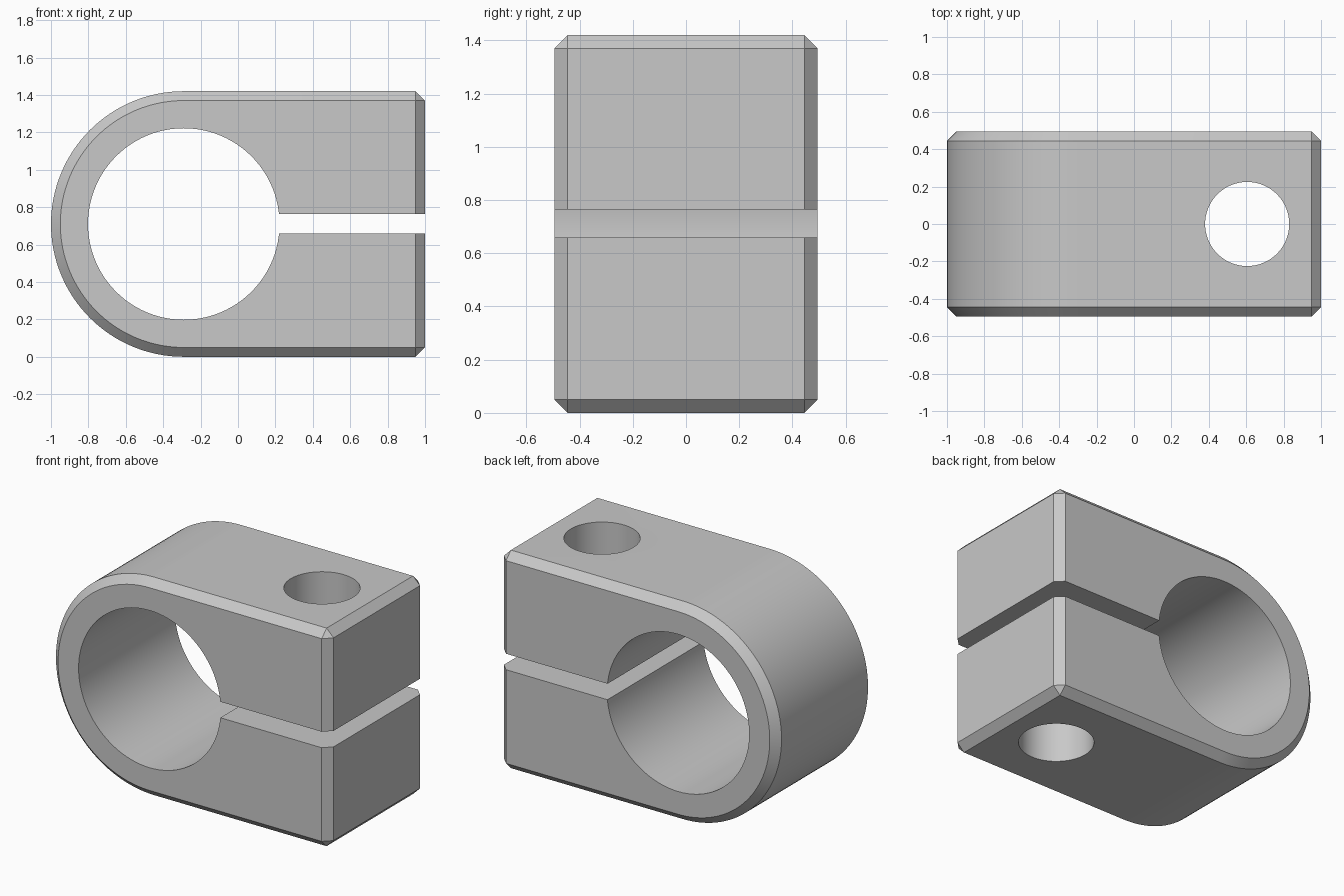
import bpy
import math

if "Cube" in bpy.data.objects:
    bpy.data.objects.remove(bpy.data.objects["Cube"], do_unlink=True)

DEPTH = 0.99          # front to back
RADIUS = 0.71         # rounded end
CENTRE_X = -0.29      # bore axis
CHAMFER = 0.05
ARC_STEPS = 64

# Plain grey metal
grey = bpy.data.materials.new("grey_metal")
grey.use_nodes = True
colour = (0.58, 0.58, 0.58, 1)
grey.diffuse_color = colour
grey.node_tree.nodes["Principled BSDF"].inputs["Base Color"].default_value = colour

# D-shaped profile: square end on the right, half circle on the left
profile = [(1, 0), (1, 2 * RADIUS)]
for i in range(ARC_STEPS + 1):
    a = math.pi / 2 + math.pi * i / ARC_STEPS
    profile.append((CENTRE_X + RADIUS * math.cos(a), RADIUS + RADIUS * math.sin(a)))

# Clamp body, extruded along y
n = len(profile)
verts = [(x, y, z) for y in (-DEPTH / 2, DEPTH / 2) for x, z in profile]
faces = [tuple(range(n)), tuple(reversed(range(n, 2 * n)))]
faces += [(i, i + n, (i + 1) % n + n, (i + 1) % n) for i in range(n)]
mesh = bpy.data.meshes.new("clamp_body")
mesh.from_pydata(verts, [], faces)
mesh.materials.append(grey)
body = bpy.data.objects.new("clamp_body", mesh)
bpy.context.collection.objects.link(body)

# Make the face directions consistent
bpy.ops.object.select_all(action='DESELECT')
bpy.context.view_layer.objects.active = body
body.select_set(True)
bpy.ops.object.mode_set(mode='EDIT')
bpy.ops.mesh.select_all(action='SELECT')
bpy.ops.mesh.normals_make_consistent(inside=False)
bpy.ops.object.mode_set(mode='OBJECT')

# Chamfer every sharp outer edge
bevel = body.modifiers.new("chamfer", 'BEVEL')
bevel.width = CHAMFER
bevel.segments = 1
bevel.limit_method = 'ANGLE'
bevel.angle_limit = math.radians(40)

# Cutters: bore, bolt hole and clamping slot
cutters = []


def add_cutter(name):
    cutter = bpy.context.object
    cutter.name = name
    cutter.hide_render = True
    cutter.data.materials.append(grey)
    cut = body.modifiers.new(name, 'BOOLEAN')
    cut.operation = 'DIFFERENCE'
    cut.solver = 'EXACT'
    cut.object = cutter
    cutters.append(cutter)


bpy.ops.mesh.primitive_cylinder_add(vertices=96, radius=0.512, depth=2,
                                    location=(CENTRE_X, 0, RADIUS),
                                    rotation=(math.pi / 2, 0, 0))
add_cutter("bore_cutter")
bpy.ops.mesh.primitive_cube_add(size=1, location=(0.6, 0, RADIUS + 0.002))
bpy.context.object.scale = (1.6, 2, 0.104)
add_cutter("slot_cutter")
bpy.ops.mesh.primitive_cylinder_add(vertices=64, radius=0.225, depth=3,
                                    location=(0.605, 0, RADIUS))
add_cutter("bolt_hole_cutter")

# Bake the cuts, then smooth the round surfaces
bpy.ops.object.select_all(action='DESELECT')
body.select_set(True)
bpy.context.view_layer.objects.active = body
for modifier in list(body.modifiers):
    bpy.ops.object.modifier_apply(modifier=modifier.name)
for cutter in cutters:
    bpy.data.objects.remove(cutter, do_unlink=True)
bpy.ops.object.shade_smooth_by_angle(angle=math.radians(30))
